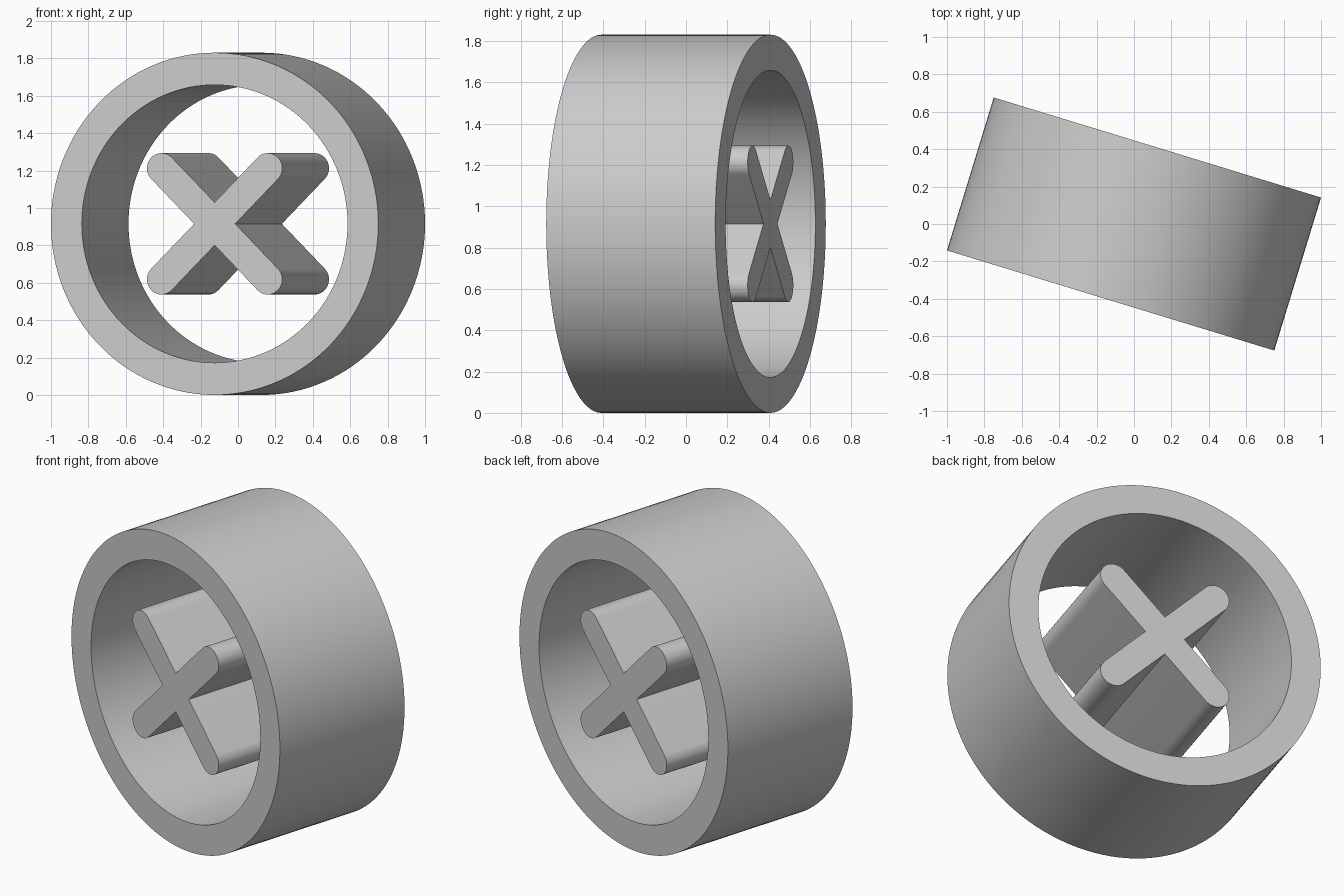
import bpy, bmesh, math

if "Cube" in bpy.data.objects:
    bpy.data.objects.remove(bpy.data.objects["Cube"])

R_OUT, R_IN, DEPTH = 0.915, 0.743, 0.855
TURN = math.radians(-17)
SEG = 128

grey = bpy.data.materials.new("plain grey")
grey.diffuse_color = (0.6, 0.6, 0.6, 1)
grey.use_nodes = True
grey.node_tree.nodes["Principled BSDF"].inputs["Base Color"].default_value = grey.diffuse_color


def finish(bm, name):
    """Turn a bmesh (axis along y, centred) into a placed, smooth-shaded object."""
    bmesh.ops.recalc_face_normals(bm, faces=bm.faces)
    mesh = bpy.data.meshes.new(name)
    bm.to_mesh(mesh)
    bm.free()
    obj = bpy.data.objects.new(name, mesh)
    bpy.context.collection.objects.link(obj)
    mesh.materials.append(grey)
    obj.location.z = R_OUT
    obj.rotation_euler.z = TURN
    bpy.ops.object.select_all(action='DESELECT')
    obj.select_set(True)
    bpy.context.view_layer.objects.active = obj
    bpy.ops.object.shade_smooth_by_angle(angle=math.radians(30))


# Ring: a rectangular section swept around the y axis
bm = bmesh.new()
section = [(R_OUT, -DEPTH / 2), (R_OUT, DEPTH / 2), (R_IN, DEPTH / 2), (R_IN, -DEPTH / 2)]
loops = []
for i in range(SEG):
    a = 2 * math.pi * i / SEG
    loops.append([bm.verts.new((r * math.cos(a), y, r * math.sin(a))) for r, y in section])
for i in range(SEG):
    p, q = loops[i], loops[(i + 1) % SEG]
    for k in range(4):
        n = (k + 1) % 4
        bm.faces.new((p[k], p[n], q[n], q[k]))
finish(bm, "outer_ring")

# Cross: four diagonal arms with round ends, one outline extruded along y
HALF_WIDTH, CAP_CENTRE, CAP_SEG = 0.081, 0.297 * math.sqrt(2), 20
bm = bmesh.new()
outline = []
for arm in range(4):
    d = math.radians(45 + 90 * arm)
    for i in range(CAP_SEG + 1):
        a = d - math.pi / 2 + math.pi * i / CAP_SEG
        outline.append((CAP_CENTRE * math.cos(d) + HALF_WIDTH * math.cos(a),
                        CAP_CENTRE * math.sin(d) + HALF_WIDTH * math.sin(a)))
    notch = d + math.pi / 4
    outline.append((HALF_WIDTH * math.sqrt(2) * math.cos(notch),
                    HALF_WIDTH * math.sqrt(2) * math.sin(notch)))
face = bm.faces.new([bm.verts.new((x, -DEPTH / 2, z)) for x, z in outline])
ext = bmesh.ops.extrude_face_region(bm, geom=[face], use_keep_orig=True)
bmesh.ops.translate(bm, vec=(0, DEPTH, 0),
                    verts=[v for v in ext["geom"] if isinstance(v, bmesh.types.BMVert)])
finish(bm, "inner_cross")
